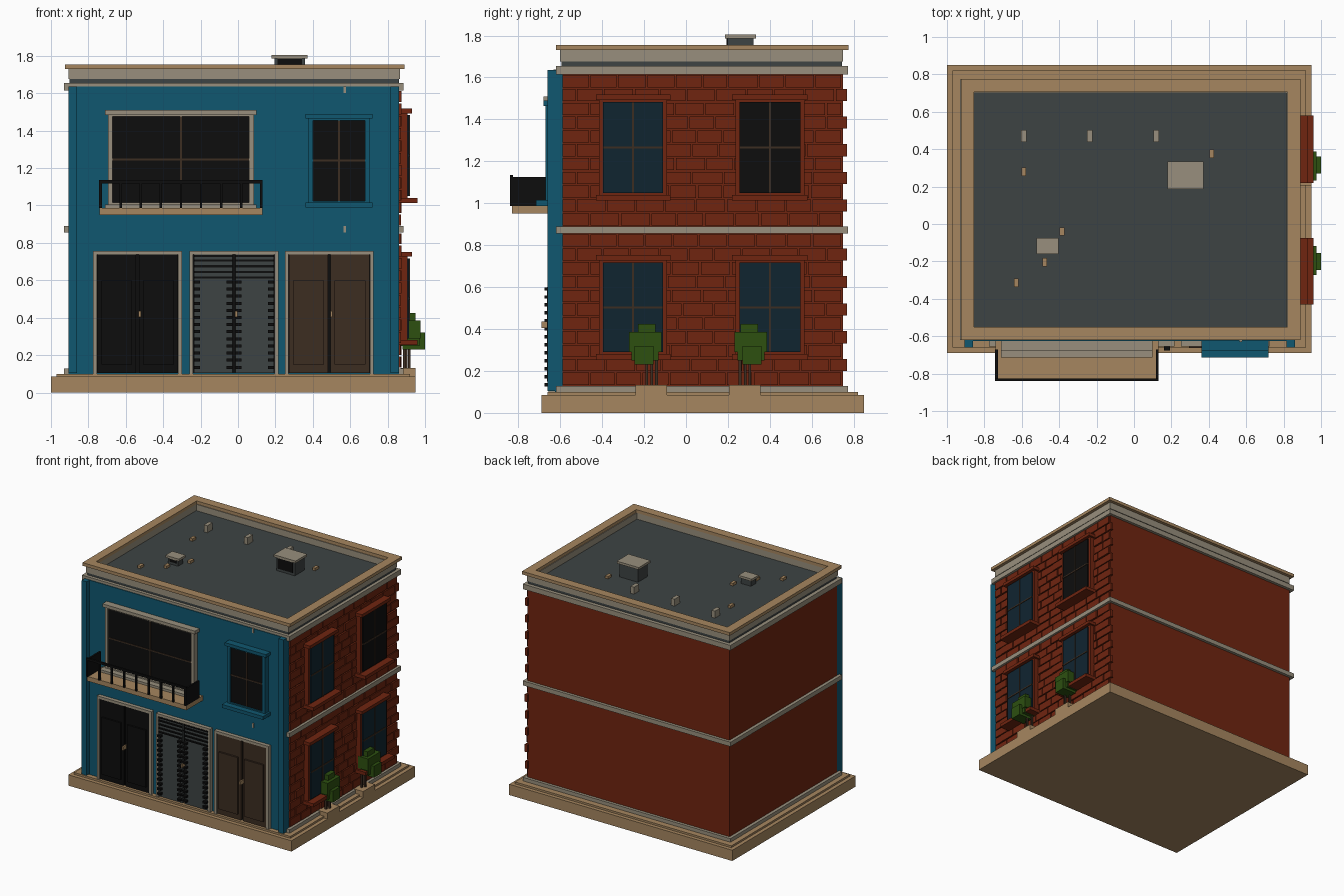
import bpy, bmesh, random

random.seed(4)
default_cube = bpy.data.objects.get("Cube")
if default_cube:
    bpy.data.objects.remove(default_cube, do_unlink=True)


def material(name, *rgb):
    mat = bpy.data.materials.new(name)
    mat.use_nodes = True
    color = (*rgb, 1)
    mat.diffuse_color = color
    mat.node_tree.nodes["Principled BSDF"].inputs["Base Color"].default_value = color
    return mat


TAN = material("tan stone", .38, .24, .115)
STONE = material("grey stone", .314, .275, .205)
BLUE = material("blue paint", .005, .095, .16)
RED = material("red brick", .16, .018, .005)
SLATE = material("dark slate", .048, .057, .057)
BLACK = material("black", .004, .004, .004)
BROWN = material("brown wood", .045, .026, .015)
GLASS = material("blue glass", .005, .018, .03)
GREEN = material("green leaves", .026, .08, .005)


def boxes(name, mat, items):
    """One object from boxes given as (x range, y range, z range)."""
    bm = bmesh.new()
    for ranges in items:
        corners = bmesh.ops.create_cube(bm, size=1)["verts"]
        for v in corners:
            for axis, (low, high) in enumerate(ranges):
                v.co[axis] = low if v.co[axis] < 0 else high
    mesh = bpy.data.meshes.new(name)
    bm.to_mesh(mesh)
    bm.free()
    mesh.materials.append(mat)
    obj = bpy.data.objects.new(name, mesh)
    bpy.context.collection.objects.link(obj)
    return obj


def box(name, mat, x, y, z):
    return boxes(name, mat, [(x, y, z)])


def around(center, size):
    return (center - size / 2, center + size / 2)


def grow(span, amount):
    return (span[0] - amount, span[1] + amount)


def mid(span):
    return (span[0] + span[1]) / 2


def border(a, b, w, bottom=True):
    """Strips of width w just inside the rectangle a by b."""
    strips = [((a[0], a[0] + w), b), ((a[1] - w, a[1]), b), (a, (b[1] - w, b[1]))]
    if bottom:
        strips.append((a, (b[0], b[0] + w)))
    return strips


# Ground slabs and main body
box("ground_slab", TAN, (-1, .95), (-.69, .85), (0, .085))
box("ground_step", TAN, (-.97, .92), (-.66, .82), (.085, .1))
box("brick_body", RED, (-.905, .86), (-.59, .75), (.1, 1.63))
box("front_wall", BLUE, (-.905, .86), (-.625, -.59), (.1, 1.635))
boxes("pilasters", BLUE, [(x, (-.66, -.59), (.105, 1.635))
                          for x in ((-.905, -.862), (.815, .86))])

# Stone bands, cornice and parapet
band_x, band_y = (-.93, .885), (-.62, .773)
for name, z in (("plinth", (.1, .128)), ("floor_band", (.855, .89)),
                ("lower_cornice", (1.615, 1.655))):
    box(name, STONE, band_x, band_y, z)
box("frieze", SLATE, (-.9, .86), (-.595, .745), (1.65, 1.68))
boxes("parapet", STONE, [(x, y, (1.675, 1.73))
                         for x, y in border((-.905, .865), (-.602, .75), .05)])
boxes("parapet_cap", TAN, [(x, y, (1.73, 1.755))
                           for x, y in border((-.925, .89), (-.62, .775), .07)])
boxes("front_wall_blocks", STONE, [(around(.57, .014), (-.632, -.6), around(z, .035))
                                   for z in (.872, 1.62)])

# Roof fittings
ROOF = 1.68


def vent(name, x, y, top):
    box(name + "_body", SLATE, grow(x, -.015), grow(y, -.012), (ROOF, top - .018))
    box(name + "_cap", STONE, x, y, (top - .018, top))
    box(name + "_opening", BLACK, grow(x, -.03), (y[0] + .007, y[0] + .02),
        (ROOF + .02, top - .02))


vent("large_vent", (.18, .372), (.187, .333), 1.805)
vent("small_vent", (-.522, -.405), (-.16, -.075), 1.745)
boxes("stone_pipes", STONE, [(around(x, .03), around(.47, .065), (ROOF, 1.735))
                             for x in (-.59, -.237, .118)])
boxes("tan_pipes", TAN, [(around(x, .025), around(y, .045), (ROOF, 1.7))
                         for x, y in ((-.59, .28), (.415, .375), (-.385, -.04),
                                      (-.477, -.205), (-.63, -.315))])

# Brick courses on the side wall, staggered and toothed at the back corner
bricks = []
for floor, ceiling in ((.13, .855), (.89, 1.615)):
    rows = 11
    height = (ceiling - floor) / rows
    for row in range(rows):
        z = (floor + row * height + .004, floor + (row + 1) * height - .004)
        back = .775 if row % 2 else .748
        y = -.59
        width = .07 if row % 2 else .135
        while y < back - .02:
            end = min(y + width, back)
            if back - end < .05:
                end = back
            bricks.append(((.85, .868 + random.random() * .006), (y, end - .008), z))
            y = end
            width = random.uniform(.12, .15)
boxes("side_bricks", RED, bricks)


# Windows: u runs along the wall, depth is measured out from it
def window(name, frame_mat, glass_mat, place, u, z, trim, steps):
    frame, pane, lintel, sill = steps
    outer_u, outer_z = grow(u, trim), grow(z, trim)
    boxes(name + "_frame", frame_mat,
          [place(a, frame, b) for a, b in border(outer_u, outer_z, trim)])
    boxes(name + "_glass", glass_mat, [place(u, pane, z)])
    boxes(name + "_bars", BROWN, [place(around(mid(u), .01), pane + .004, z),
                                  place(u, pane + .004, around(mid(z), .01))])
    wide = grow(outer_u, .015)
    boxes(name + "_lintel", frame_mat, [place(wide, lintel, (z[1] + .01, z[1] + .035))])
    boxes(name + "_sill", frame_mat, [place(wide, sill, (z[0] - .037, z[0] - .01))])


def on_front(u, depth, z):
    return (u, (-.61 - depth, -.61), z)


def on_side(u, depth, z):
    return ((.855, .855 + depth), u, z)


front_steps = (.06, .05, .07, .105)
window("balcony_window", STONE, BLACK, on_front, (-.67, .06), (1.015, 1.475), .025, front_steps)
window("small_window", BLUE, BLACK, on_front, (.4, .68), (1.025, 1.455), .025, front_steps)
for level, z in (("lower", (.29, .717)), ("upper", (1.05, 1.483))):
    for end, u in (("front", (-.395, -.11)), ("rear", (.255, .545))):
        pane_mat = BLACK if (level, end) == ("upper", "rear") else GLASS
        window(f"{level}_{end}_window", RED, pane_mat, on_side, u, z, .02,
               (.05, .06, .075, .105))

# Balcony with side panels and balusters
box("balcony_floor", TAN, (-.74, .13), (-.83, -.62), (.95, .987))
left, right, rail_y = -.735, .125, (-.84, -.825)
boxes("balcony_sides", BLACK, [(around(x, .014), (-.84, -.67), (.987, 1.125))
                               for x in (left, right)])
gap = (right - left) / 8
rails = [(around(left + i * gap, .012), rail_y, (.987, 1.13)) for i in range(9)]
rails.append(((left - .007, right + .007), rail_y, (1.118, 1.135)))
boxes("balcony_railing", BLACK, rails)

# Three double doors
DOOR_Z = (.105, .74)


def door(name, mat, center):
    opening = around(center, .435)
    boxes(name + "_frame", STONE, [on_front(a, .045, b) for a, b in
                                   border(grow(opening, .02), (.1, .757), .02, False)])
    box(name + "_backing", BLACK, opening, (-.63, -.61), DOOR_Z)
    leaves = [around(center + side * .111, .207) for side in (-1, 1)]
    boxes(name + "_leaves", mat, [on_front(u, .038, DOOR_Z) for u in leaves])
    boxes(name + "_handle", TAN, [on_front(around(center + .012, .012), .08,
                                           around(.42, .03))])
    return leaves


def panels(name, mat, leaves):
    boxes(name, mat, [on_front(around(mid(u), .165), .052, (.15, .6)) for u in leaves])


panels("left_door_panels", BLACK, door("left_door", BLACK, -.537))
panels("right_door_panels", BROWN, door("right_door", BROWN, .488))
shutters = door("middle_door", SLATE, -.022)
slats = []
for u in shutters:
    for z in (.615, .645, .675, .705, .73):
        slats.append(on_front(u, .046, around(z, .011)))
    for i in range(13):
        for edge in (u[0] + .016, u[1] - .016):
            slats.append(on_front(around(edge, .032), .065, around(.135 + i * .038, .016)))
boxes("shutter_slats", BLACK, slats)

# Potted trees along the side wall
for name, y in (("front_tree", -.165), ("rear_tree", .28)):
    s = 1 if y < 0 else -1
    box(name + "_planter", TAN, (.87, .95), around(y, .15), (.085, .132))
    boxes(name + "_trunk", BROWN, [(around(.9 + dx, .014), around(y + dy, .013), (.13, .27))
                                   for dx, dy in ((0, -.022), (.015, .002), (-.01, .024))])
    boxes(name + "_leaves", GREEN, [
        (around(.92, .1), around(y - s * .03, .13), (.25, .36)),
        (around(.94, .12), around(y - s * .035, .09), (.23, .32)),
        (around(.915, .07), around(y - s * .022, .085), (.3, .425)),
        (around(.93, .09), around(y - s * .03, .155), (.29, .385))])
